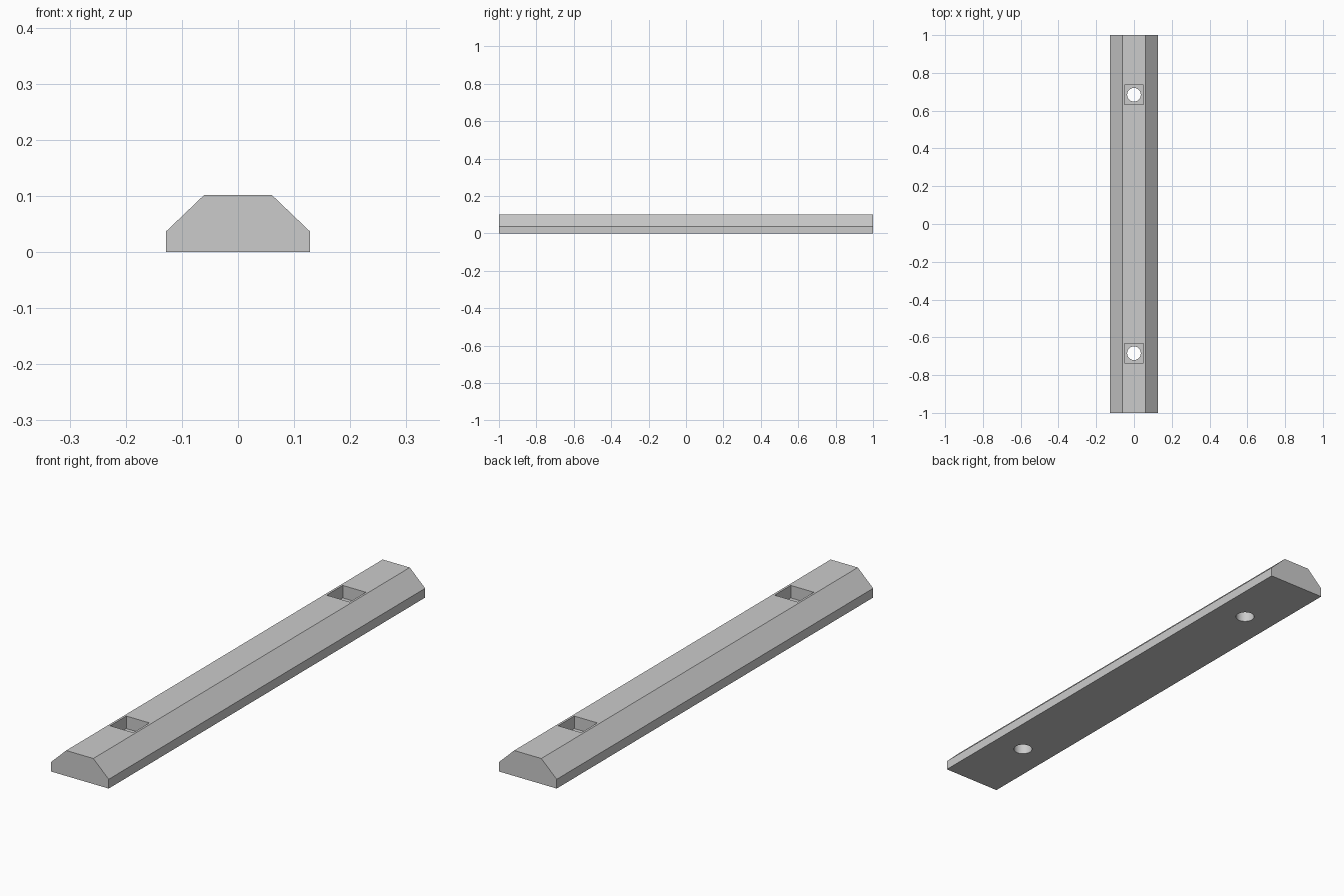
import bpy
import bmesh
import math

cube = bpy.data.objects.get("Cube")
if cube:
    bpy.data.objects.remove(cube, do_unlink=True)

LENGTH, HEIGHT = 2.0, 0.102
FLOOR_Z = 0.052      # bottom of the square pockets
POCKET = 0.102       # pocket side
HOLE_RADIUS = 0.036
HOLE_Y = 0.684

# Light grey material
grey = bpy.data.materials.new("light_grey")
grey.use_nodes = True
colour = (0.6, 0.6, 0.6, 1)
grey.diffuse_color = colour
grey.node_tree.nodes["Principled BSDF"].inputs["Base Color"].default_value = colour

# Chamfered bar: half profile mirrored, then extruded along y
half = [(0.128, 0), (0.128, 0.037), (0.06, HEIGHT)]
profile = half + [(-x, z) for x, z in reversed(half)]
bm = bmesh.new()
face = bm.faces.new([bm.verts.new((x, -LENGTH / 2, z)) for x, z in profile])
ext = bmesh.ops.extrude_face_region(bm, geom=[face])
verts = [g for g in ext["geom"] if isinstance(g, bmesh.types.BMVert)]
bmesh.ops.translate(bm, verts=verts, vec=(0, LENGTH, 0))
bmesh.ops.recalc_face_normals(bm, faces=bm.faces)
mesh = bpy.data.meshes.new("chamfered_bar")
bm.to_mesh(mesh)
bm.free()
bar = bpy.data.objects.new("chamfered_bar", mesh)
bpy.context.collection.objects.link(bar)
mesh.materials.append(grey)


def cut(cutter):
    """Subtract the cutter from the bar and discard it."""
    cutter.hide_render = True
    cutter.data.materials.append(grey)
    mod = bar.modifiers.new("cut", 'BOOLEAN')
    mod.operation = 'DIFFERENCE'
    mod.solver = 'EXACT'
    mod.object = cutter
    bpy.ops.object.select_all(action='DESELECT')
    bar.select_set(True)
    bpy.context.view_layer.objects.active = bar
    bpy.ops.object.modifier_apply(modifier=mod.name)
    bpy.data.objects.remove(cutter, do_unlink=True)


# Square nut pockets with round bolt holes through the base
for y in (-HOLE_Y, HOLE_Y):
    bpy.ops.mesh.primitive_cube_add(size=1, location=(0, y, FLOOR_Z + 0.1))
    pocket = bpy.context.object
    pocket.name = "pocket_cutter"
    pocket.scale = (POCKET, POCKET, 0.2)
    cut(pocket)
    bpy.ops.mesh.primitive_cylinder_add(vertices=48, radius=HOLE_RADIUS, depth=0.4,
                                        location=(0, y, 0))
    hole = bpy.context.object
    hole.name = "hole_cutter"
    cut(hole)

bpy.ops.object.shade_smooth_by_angle(angle=math.radians(30))
